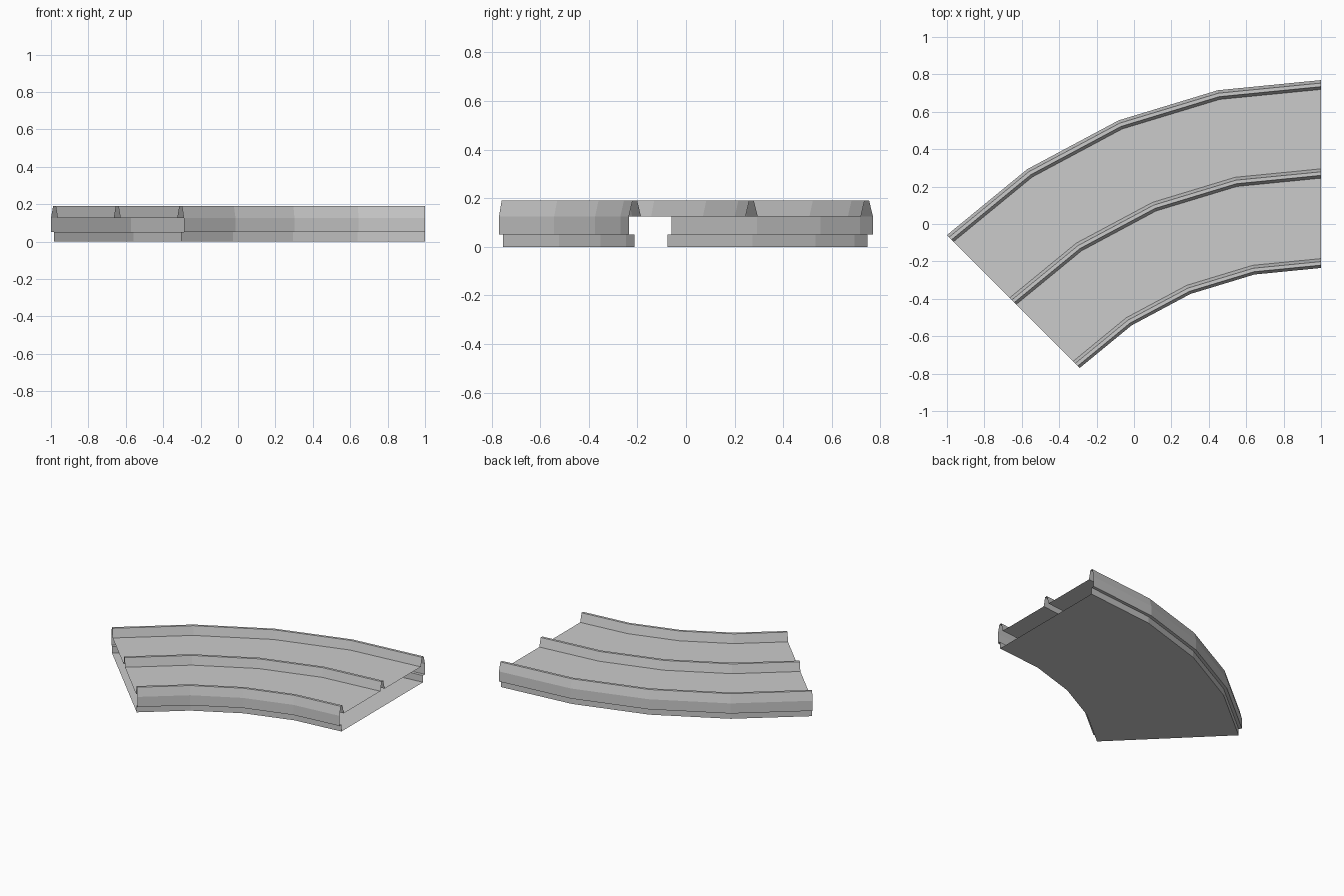
import bpy, math

if "Cube" in bpy.data.objects:
    bpy.data.objects.remove(bpy.data.objects["Cube"])

CENTRE = (1.0, -2.059)      # centre of the bend
R_OUT = 2.8284              # outer radius; the bend covers 45 degrees
R_IN, R_MID = 1.824, 2.329
STEPS = 4
FLOOR, TOP, STEP = 0.125, 0.19, 0.05
INSET = 0.023


def sweep(name, profile):
    """Sweep an open (radius, height) profile round the bend; ends stay open."""
    n = len(profile)
    verts, faces = [], []
    for i in range(STEPS + 1):
        a = math.radians(90 + 45 * i / STEPS)
        for r, z in profile:
            verts.append((CENTRE[0] + r * math.cos(a), CENTRE[1] + r * math.sin(a), z))
    for i in range(STEPS):
        for j in range(n - 1):
            p = i * n + j
            faces.append((p, p + 1, p + n + 1, p + n))
    mesh = bpy.data.meshes.new(name)
    mesh.from_pydata(verts, [], faces)
    mesh.update()
    obj = bpy.data.objects.new(name, mesh)
    bpy.context.collection.objects.link(obj)
    return obj


def rail(r):
    """Tapered ridge starting at radius r."""
    return [(r, FLOOR), (r + 0.015, TOP), (r + 0.034, TOP), (r + 0.05, FLOOR)]


# Three raised rails
sweep("inner_rail", rail(R_IN))
sweep("middle_rail", rail(R_MID - 0.025))
sweep("outer_rail", rail(R_OUT - 0.05))

# Two lane floors between the rails
sweep("inner_lane", [(R_IN + 0.05, FLOOR), (R_MID - 0.025, FLOOR)])
sweep("outer_lane", [(R_MID + 0.025, FLOOR), (R_OUT - 0.05, FLOOR)])

# Stepped side walls and underside in one shell
sweep("side_walls_and_base", [
    (R_OUT, FLOOR), (R_OUT, STEP), (R_OUT - INSET, STEP), (R_OUT - INSET, 0),
    (R_IN + INSET, 0), (R_IN + INSET, STEP), (R_IN, STEP), (R_IN, FLOOR)])
